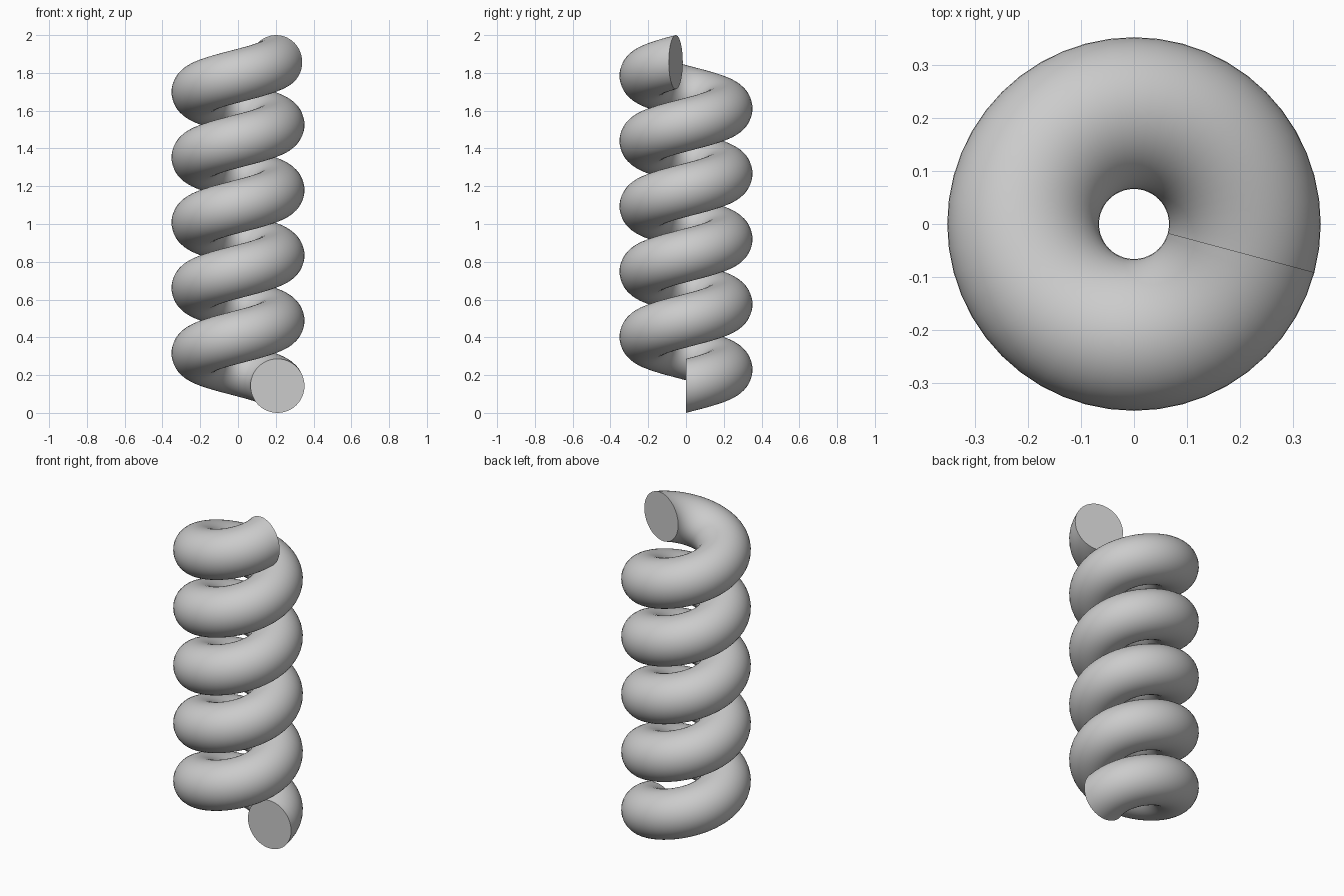
import bpy, bmesh, math
from mathutils import Matrix

cube = bpy.data.objects.get("Cube")
if cube:
    bpy.data.objects.remove(cube, do_unlink=True)

COIL_RADIUS = 0.209
TUBE_RADIUS = 0.143
STEPS_PER_TURN = 48
STEPS = 5 * STEPS_PER_TURN - 2      # stops 15 degrees short of five turns
RISE = 2 - 2 * TUBE_RADIUS

# Plain grey material
grey = bpy.data.materials.new("plain grey")
grey.use_nodes = True
colour = (0.6, 0.6, 0.6, 1)
grey.diffuse_color = colour
grey.node_tree.nodes["Principled BSDF"].inputs["Base Color"].default_value = colour

# Upright circular section, swept up a helix
bm = bmesh.new()
place = Matrix.Translation((COIL_RADIUS, 0, TUBE_RADIUS)) @ Matrix.Rotation(math.pi / 2, 4, 'X')
bmesh.ops.create_circle(bm, segments=48, radius=TUBE_RADIUS, matrix=place)
bmesh.ops.spin(bm, geom=bm.verts[:] + bm.edges[:], cent=(0, 0, 0), axis=(0, 0, 1),
               dvec=(0, 0, RISE / STEPS), angle=2 * math.pi * STEPS / STEPS_PER_TURN,
               steps=STEPS, use_duplicate=False)

# Flat end caps
bmesh.ops.holes_fill(bm, edges=[e for e in bm.edges if e.is_boundary], sides=0)
bmesh.ops.recalc_face_normals(bm, faces=bm.faces[:])

mesh = bpy.data.meshes.new("coil_spring")
bm.to_mesh(mesh)
bm.free()
mesh.materials.append(grey)
spring = bpy.data.objects.new("coil_spring", mesh)
bpy.context.collection.objects.link(spring)

# Smooth tube with crisp cap rims
bpy.ops.object.select_all(action='DESELECT')
spring.select_set(True)
bpy.context.view_layer.objects.active = spring
bpy.ops.object.shade_smooth_by_angle(angle=math.radians(40))
